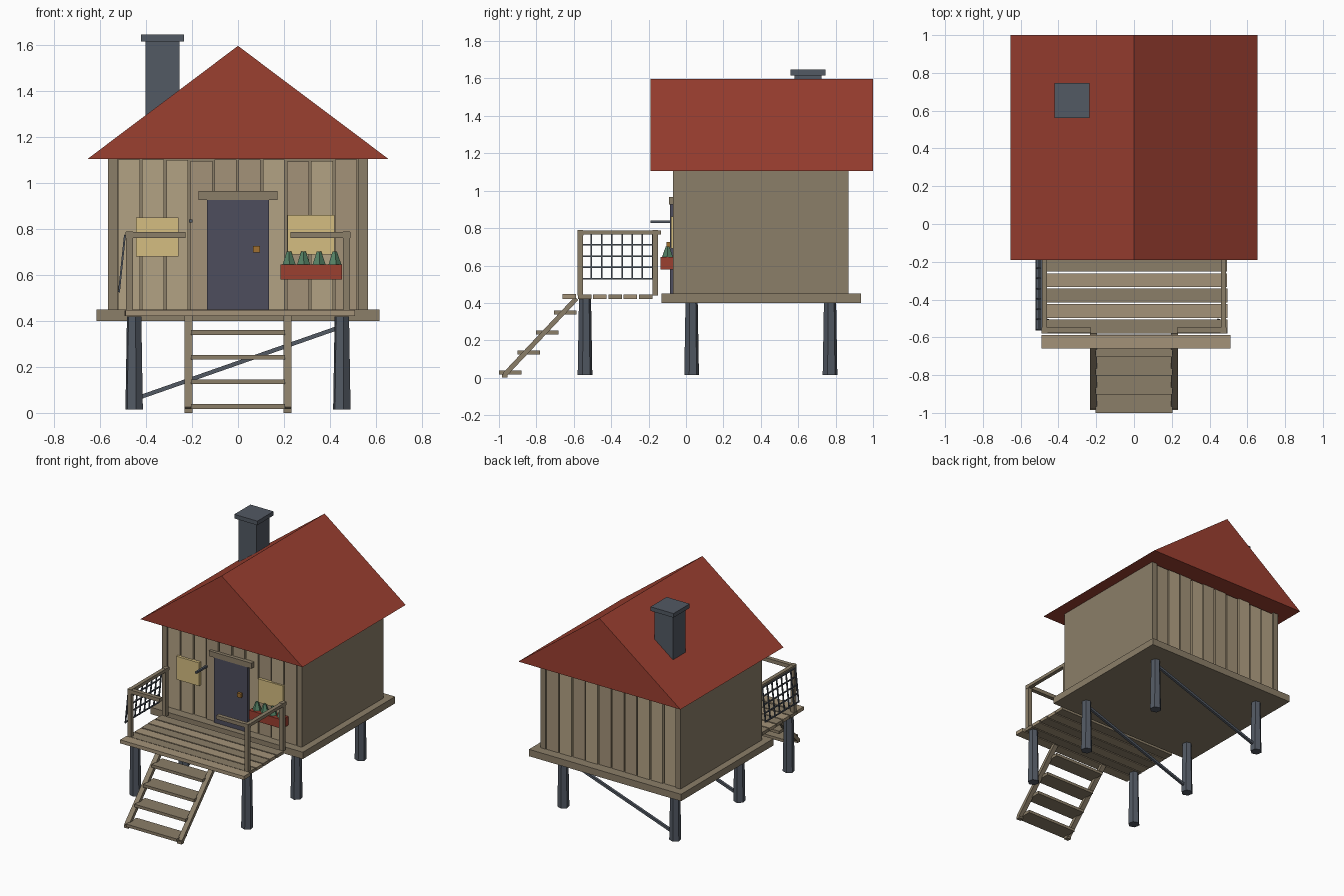
import bpy, bmesh, random
from math import pi
from mathutils import Vector, Matrix

if "Cube" in bpy.data.objects:
    bpy.data.objects.remove(bpy.data.objects["Cube"])

random.seed(4)


def material(name, rgb):
    m = bpy.data.materials.new(name)
    m.diffuse_color = (*rgb, 1)
    m.use_nodes = True
    m.node_tree.nodes["Principled BSDF"].inputs["Base Color"].default_value = m.diffuse_color
    return m


PLANK = material("pale_wood", (0.45, 0.36, 0.23))
PLANK2 = material("tan_wood", (0.37, 0.29, 0.19))
WOOD = material("brown_wood", (0.26, 0.21, 0.14))
RED = material("roof_red", (0.33, 0.05, 0.03))
SLATE = material("slate", (0.085, 0.10, 0.125))
DOOR = material("door_blue", (0.075, 0.075, 0.11))
GLOW = material("window_yellow", (0.66, 0.51, 0.22))
BRASS = material("brass", (0.35, 0.16, 0.03))
GREEN = material("leaf_green", (0.09, 0.22, 0.13))


def finish(bm, name, mat):
    bmesh.ops.recalc_face_normals(bm, faces=bm.faces)
    mesh = bpy.data.meshes.new(name)
    bm.to_mesh(mesh)
    bm.free()
    mesh.materials.append(mat)
    ob = bpy.data.objects.new(name, mesh)
    bpy.context.collection.objects.link(ob)
    return ob


def box(name, x, y, z, mat):
    """Box from (min, max) ranges."""
    bm = bmesh.new()
    size = [r[1] - r[0] for r in (x, y, z)]
    mid = [(r[0] + r[1]) / 2 for r in (x, y, z)]
    bmesh.ops.create_cube(bm, size=1, matrix=Matrix.Translation(mid) @ Matrix.Diagonal((*size, 1)))
    return finish(bm, name, mat)


def add_beam(bm, a, b, w, h):
    """Square-section bar from a to b; w is the width across x or y, h the other way."""
    a, b = Vector(a), Vector(b)
    d = b - a
    side = Vector((0, 1, 0)) if abs(d.x) > abs(d.y) else Vector((1, 0, 0))
    side = (side - d * side.dot(d) / d.dot(d)).normalized()
    up = d.normalized().cross(side)
    rot = Matrix((side, up, d.normalized())).transposed().to_4x4()
    bmesh.ops.create_cube(bm, size=1, matrix=Matrix.Translation((a + b) / 2) @ rot
                          @ Matrix.Diagonal((w, h, d.length, 1)))


def beam(name, a, b, w, h, mat):
    bm = bmesh.new()
    add_beam(bm, a, b, w, h)
    return finish(bm, name, mat)


def cone(name, loc, r1, r2, h, sides, mat, spin=0.0):
    """Tapered low-poly column standing on loc."""
    bm = bmesh.new()
    bmesh.ops.create_cone(bm, cap_ends=True, segments=sides, radius1=r1, radius2=r2, depth=h,
                          matrix=Matrix.Translation((loc[0], loc[1], loc[2] + h / 2))
                          @ Matrix.Rotation(spin, 4, 'Z'))
    return finish(bm, name, mat)


# Floor and side walls
box("floor", (-0.615, 0.615), (-0.13, 0.935), (0.40, 0.45), WOOD)
for s in (-1, 1):
    box("side_wall", sorted((s * 0.525, s * 0.565)), (-0.07, 0.87), (0.45, 1.11), WOOD)

# Vertical planks on the front and back, over recessed backing
for face, y0, out in (("front", -0.045, -1), ("back", 0.845, 1)):
    box(face + "_backing", (-0.53, 0.53), sorted((y0, y0 - out * 0.03)), (0.45, 1.105), WOOD)
    for i in range(10):
        x = -0.525 + i * 0.105
        depth = y0 + out * (0.012 + random.random() * 0.012)
        top = 1.105 - random.random() * 0.012
        box(face + "_plank", (x + 0.003, x + 0.098), sorted((y0, depth)), (0.45, top),
            PLANK if i in (0, 1, 2, 6, 8) else PLANK2)

# Roof prism
bm = bmesh.new()
ends = [[bm.verts.new((x, y, z)) for x, z in ((-0.655, 1.105), (0.655, 1.105), (0, 1.597))]
        for y in (-0.19, 1.0)]
for e in ends:
    bm.faces.new(e)
for i in range(3):
    j = (i + 1) % 3
    bm.faces.new((ends[0][i], ends[0][j], ends[1][j], ends[1][i]))
finish(bm, "roof", RED)

# Chimney
box("chimney", (-0.402, -0.255), (0.58, 0.725), (1.2, 1.62), SLATE)
box("chimney_cap", (-0.422, -0.236), (0.56, 0.747), (1.617, 1.647), SLATE)

# Door, windows and lamp peg
box("door", (-0.135, 0.135), (-0.085, -0.05), (0.45, 0.93), DOOR)
box("door_lintel", (-0.172, 0.172), (-0.09, -0.05), (0.927, 0.966), WOOD)
box("door_knob", (0.066, 0.096), (-0.105, -0.08), (0.697, 0.727), BRASS)
box("left_window", (-0.443, -0.26), (-0.08, -0.05), (0.68, 0.85), GLOW)
box("right_window", (0.216, 0.42), (-0.08, -0.05), (0.69, 0.862), GLOW)
box("wall_peg", (-0.213, -0.199), (-0.19, -0.05), (0.828, 0.842), SLATE)

# Flower box with plants
box("flower_box", (0.184, 0.453), (-0.137, -0.06), (0.58, 0.645), RED)
for x in (0.222, 0.285, 0.352, 0.42):
    cone("plant", (x, -0.098, 0.643), 0.031, 0.01, 0.06, 5, GREEN, x * 20)

# Six stilts and two diagonal braces
for x in (-0.452, 0.452):
    for y in (-0.54, 0.03, 0.77):
        cone("stilt", (x, y, 0.015), 0.04, 0.033, 0.405, 6, SLATE, 0.2)
for y in (0.03, 0.77):
    beam("brace", (-0.45, y, 0.06), (0.45, y, 0.375), 0.018, 0.018, SLATE)

# Porch deck boards
for i in range(6):
    y = -0.66 + i * 0.0815
    shift = random.uniform(-0.005, 0.005)
    front = i == 0
    box("deck_board", (-0.49 + shift, (0.51 if front else 0.495) + shift), (y, y + 0.073),
        (0.422, 0.448 - (not front) * 0.003), PLANK2 if i % 2 == 0 else WOOD)

# Porch railings
for s in (-1, 1):
    for y in (-0.565, -0.165):
        box("railing_post", sorted((s * 0.458, s * 0.488)), (y - 0.015, y + 0.015), (0.44, 0.79), WOOD)
    box("side_rail", sorted((s * 0.46, s * 0.488)), (-0.575, -0.135), (0.765, 0.788), WOOD)
    box("front_rail", sorted((s * 0.228, s * 0.49)), (-0.578, -0.548), (0.76, 0.787), WOOD)

# Net hanging off the left railing, leaning outwards
bm = bmesh.new()
for i in range(8):
    y = -0.56 + i * 0.0545
    add_beam(bm, (-0.492, y, 0.775), (-0.518, y, 0.525), 0.008, 0.008)
for k in range(5):
    t = k / 4
    x, z = -0.492 - 0.026 * t, 0.77 - 0.24 * t
    add_beam(bm, (x, -0.565, z), (x, -0.174, z), 0.008, 0.008)
finish(bm, "net", SLATE)

# Steps
for s in (-1, 1):
    beam("step_stringer", (s * 0.215, -0.97, 0.016), (s * 0.215, -0.585, 0.425), 0.036, 0.026, WOOD)
for i in range(4):
    y, z = -1.0 + i * 0.0985, 0.018 + i * 0.107
    box("step_tread", (-0.205, 0.205), (y, y + 0.12), (z, z + 0.021), WOOD)

# Ground contact feet of the stringers
for s in (-1, 1):
    box("stringer_foot", (s * 0.215 - 0.018, s * 0.215 + 0.018), (-0.985, -0.955), (0, 0.02), WOOD)
